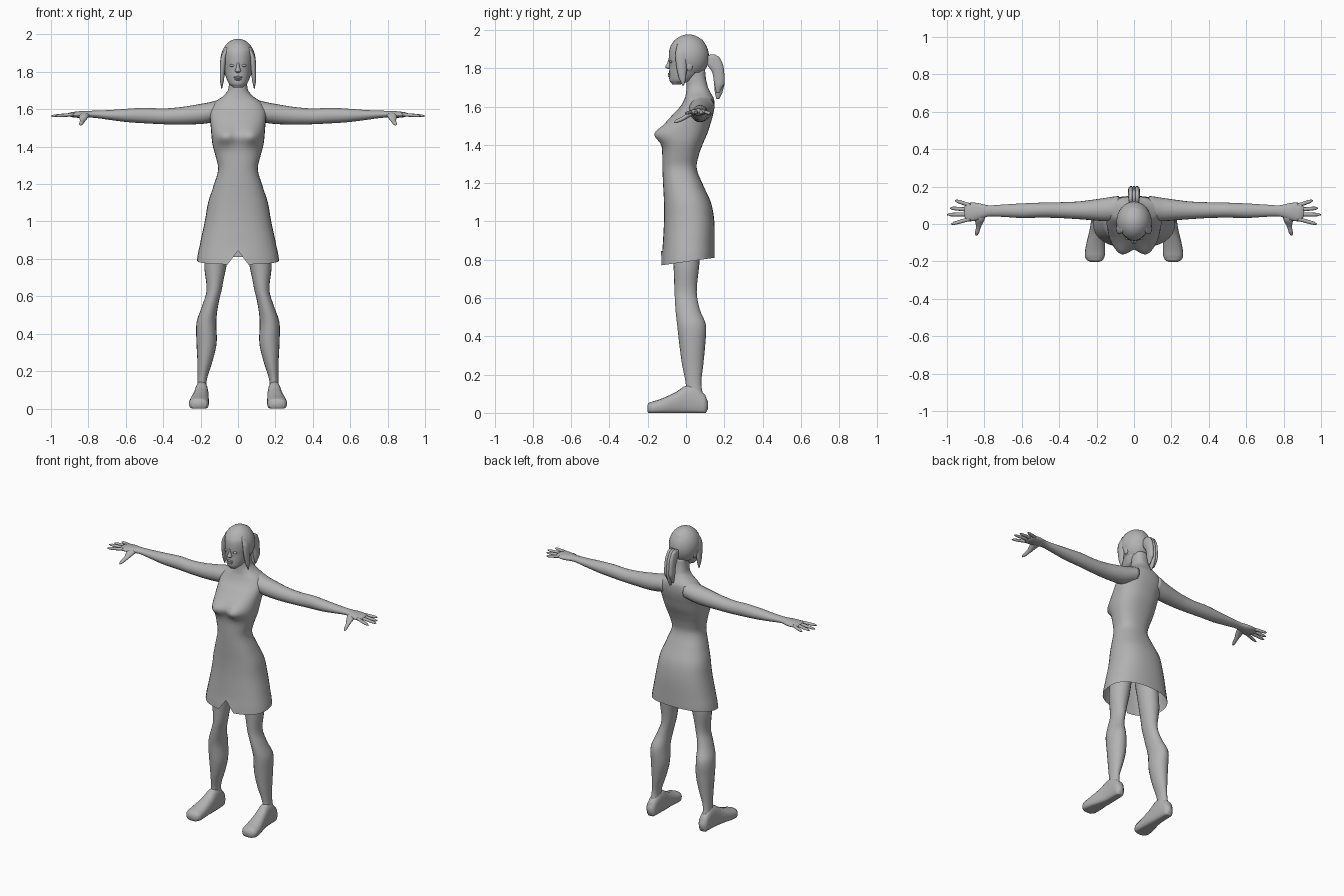
import bpy, bmesh, math
from mathutils import Vector

grey = bpy.data.materials.new("plain grey")
grey.diffuse_color = (0.45, 0.45, 0.45, 1)
AXES = {"x": (1, 2, 0), "y": (0, 2, 1), "z": (0, 1, 2)}  # (u, v, along)


def finish(bm, name):
    bmesh.ops.recalc_face_normals(bm, faces=bm.faces)
    me = bpy.data.meshes.new(name)
    bm.to_mesh(me)
    bm.free()
    me.materials.append(grey)
    me.shade_smooth()
    ob = bpy.data.objects.new(name, me)
    bpy.context.collection.objects.link(ob)
    return ob


def catmull(a, b, c, d, t):
    return 0.5 * (2*b + (c - a)*t + (2*a - 5*b + 4*c - d)*t*t + (3*b - a - 3*c + d)*t**3)


def loft(name, axis, rows, n=20, power=2.0, sub=4, open_start=False, shape=None, side=1):
    """Skin through sections (position, u min, u max, v min, v max)."""
    iu, iv, it = AXES[axis]
    fine = []
    for i in range(len(rows) - 1):
        q = [rows[max(i-1, 0)], rows[i], rows[i+1], rows[min(i+2, len(rows)-1)]]
        for k in range(sub):
            fine.append([catmull(*p, k / sub) for p in zip(*q)])
            fine[-1][0] = rows[i][0] + (rows[i+1][0] - rows[i][0]) * k / sub
    fine.append(rows[-1])
    bm = bmesh.new()
    rings = []
    for t, u0, u1, v0, v1 in fine:
        ring = []
        for k in range(n):
            a = 2 * math.pi * k / n
            c, s = math.cos(a), math.sin(a)
            co = Vector()
            co[iu] = (u0+u1)/2 + (u1-u0)/2 * math.copysign(abs(c)**(2/power), c)
            co[iv] = (v0+v1)/2 + (v1-v0)/2 * math.copysign(abs(s)**(2/power), s)
            co[it] = t
            if shape:
                shape(co)
            co.x *= side
            ring.append(bm.verts.new(co))
        rings.append(ring)
    for r, q in zip(rings, rings[1:]):
        for k in range(n):
            bm.faces.new((r[k], r[(k+1) % n], q[(k+1) % n], q[k]))
    if not open_start:
        bm.faces.new(rings[0])
    bm.faces.new(rings[-1])
    return finish(bm, name)


def ball(name, loc, size, keep=None):
    bm = bmesh.new()
    bmesh.ops.create_uvsphere(bm, u_segments=32, v_segments=20, radius=1)
    for v in bm.verts:
        v.co = Vector(loc) + Vector([a * b for a, b in zip(v.co, size)])
    if keep:
        bad = [f for f in bm.faces if not keep(f.calc_center_median())]
        bmesh.ops.delete(bm, geom=bad, context="FACES")
    return finish(bm, name)


# Dress, chest and neck in one skin, with bust, slanted hem and front slit
def dress_shape(co):
    if co.y < 0:
        g = math.exp(-((abs(co.x) - .07) / .055)**2 - ((co.z - 1.455) / .045)**2)
        co.y -= .048 * g * min(1, -co.y / .08)
    if co.z < .87:
        co.z += (.87 - co.z) / .09 * (.009 + .143 * co.y)
        if abs(co.x) < .001 and co.y < 0:
            co.z = max(co.z, .845)


body = [(.78, .22, -.13, .15), (.87, .205, -.122, .15), (1.0, .178, -.115, .148),
        (1.1, .16, -.115, .13), (1.2, .128, -.12, .085), (1.28, .106, -.123, .056),
        (1.35, .12, -.124, .068), (1.41, .136, -.125, .09), (1.46, .142, -.125, .112),
        (1.51, .146, -.108, .128), (1.56, .15, -.068, .142), (1.6, .148, -.03, .148),
        (1.64, .122, -.008, .146), (1.67, .08, 0, .13), (1.70, .055, .003, .115),
        (1.74, .048, .003, .105), (1.79, .048, 0, .1)]
loft("dress_and_torso", "z", [(z, -w, w, f, b) for z, w, f, b in body], n=32,
     power=2.35, open_start=True, shape=dress_shape)

# Head
head = [(1.715, .025, -.072, -.03), (1.735, .048, -.086, .03), (1.77, .064, -.088, .07),
        (1.81, .073, -.087, .095), (1.86, .079, -.09, .105), (1.91, .077, -.083, .105),
        (1.95, .056, -.052, .085), (1.968, .02, -.01, .04)]
loft("head", "z", [(z, -w, w, f, b) for z, w, f, b in head], n=28)
loft("nose", "z", [(1.795, -.008, .008, -.092, -.07), (1.804, -.016, .016, -.108, -.07),
                   (1.825, -.009, .009, -.099, -.07), (1.855, -.007, .007, -.09, -.07)], n=12)
ball("upper_lip", (0, -.086, 1.771), (.023, .008, .006))
ball("lower_lip", (0, -.085, 1.760), (.019, .009, .006))

# Hair cap, open over the face and nape
ball("hair_cap", (0, .013, 1.86), (.094, .107, .117),
     lambda c: c.z > 1.775 and (c.y > -.03 or c.z > 1.915))
# Ponytail strands and tie
for x, drop in ((-.017, .02), (0, 0), (.017, .03)):
    tail = [(1.873, .005, .13, .15), (1.86, .012, .105, .175), (1.82, .015, .108, .195),
            (1.78, .016, .135, .201), (1.72, .016, .145, .203), (1.67 + drop, .013, .15, .19),
            (1.64 + drop, .005, .158, .175)]
    loft("ponytail_strand", "z", [(z, x-w, x+w, f, b) for z, w, f, b in tail], n=10)
ball("hair_tie", (0, .115, 1.845), (.022, .02, .022))

for s in (1, -1):
    # Side locks, eyes and ears
    loft("side_lock", "z", [(1.71, .085, .09, -.02, -.01), (1.75, .076, .096, -.038, 0),
                            (1.82, .068, .097, -.052, .004), (1.88, .062, .092, -.055, .01),
                            (1.93, .05, .07, -.045, .02)], n=12, side=s)
    ball("eye", (s * .031, -.078, 1.834), (.015, .008, .007))
    ball("ear", (s * .077, .018, 1.815), (.012, .018, .03))

    # Arm with palm
    loft("arm", "x", [(.08, .02, .15, 1.545, 1.655), (.15, .015, .14, 1.527, 1.638),
                      (.22, .02, .13, 1.52, 1.625), (.3, .026, .12, 1.518, 1.612),
                      (.4, .032, .116, 1.52, 1.604), (.5, .034, .114, 1.525, 1.608),
                      (.6, .032, .11, 1.532, 1.602), (.7, .038, .104, 1.545, 1.595),
                      (.78, .04, .1, 1.555, 1.592), (.84, .02, .113, 1.553, 1.59),
                      (.89, .015, .112, 1.558, 1.585), (.905, .035, .095, 1.564, 1.58)],
         side=s)
    # Fingers: root y, tip x, tip y
    for y0, tx, ty in ((.1, .957, .125), (.076, .985, .085), (.052, 1.0, .05), (.027, .978, 0)):
        rows = []
        for f, r in ((0, .011), (.5, .0105), (.85, .009), (1, .003)):
            x, y, z = .875 + (tx - .875) * f, y0 + (ty - y0) * f, 1.572 - .008 * f
            rows.append((x, y - r, y + r, z - r * .85, z + r * .85))
        loft("finger", "x", rows, n=10, sub=3, side=s)
    # Thumb
    loft("thumb", "y", [(-.062, .838, .846, 1.514, 1.522), (-.05, .829, .85, 1.514, 1.533),
                        (-.015, .818, .845, 1.526, 1.55), (.02, .8, .85, 1.545, 1.578),
                        (.06, .79, .85, 1.56, 1.585)], n=12, side=s)

    # Leg
    loft("leg", "z", [(1.0, .03, .15, -.08, .08), (.78, .058, .18, -.066, .07),
                      (.63, .088, .168, -.06, .056), (.54, .108, .195, -.055, .072),
                      (.46, .116, .222, -.046, .104), (.35, .114, .222, -.034, .1),
                      (.25, .137, .217, -.02, .09), (.15, .167, .216, -.001, .08),
                      (.06, .165, .222, 0, .095)], side=s)

    # Foot with a flat sole
    def sole(co):
        co.z = max(co.z, 0)

    loft("foot", "y", [(.115, .18, .21, .02, .06), (.1, .165, .225, -.008, .095),
                       (.05, .16, .228, -.012, .14), (0, .158, .232, -.012, .142),
                       (-.05, .156, .242, -.012, .11), (-.12, .155, .258, -.012, .078),
                       (-.175, .157, .262, -.01, .06), (-.195, .168, .25, -.004, .052),
                       (-.202, .185, .235, .008, .04)],
         power=2.4, shape=sole, side=s)
